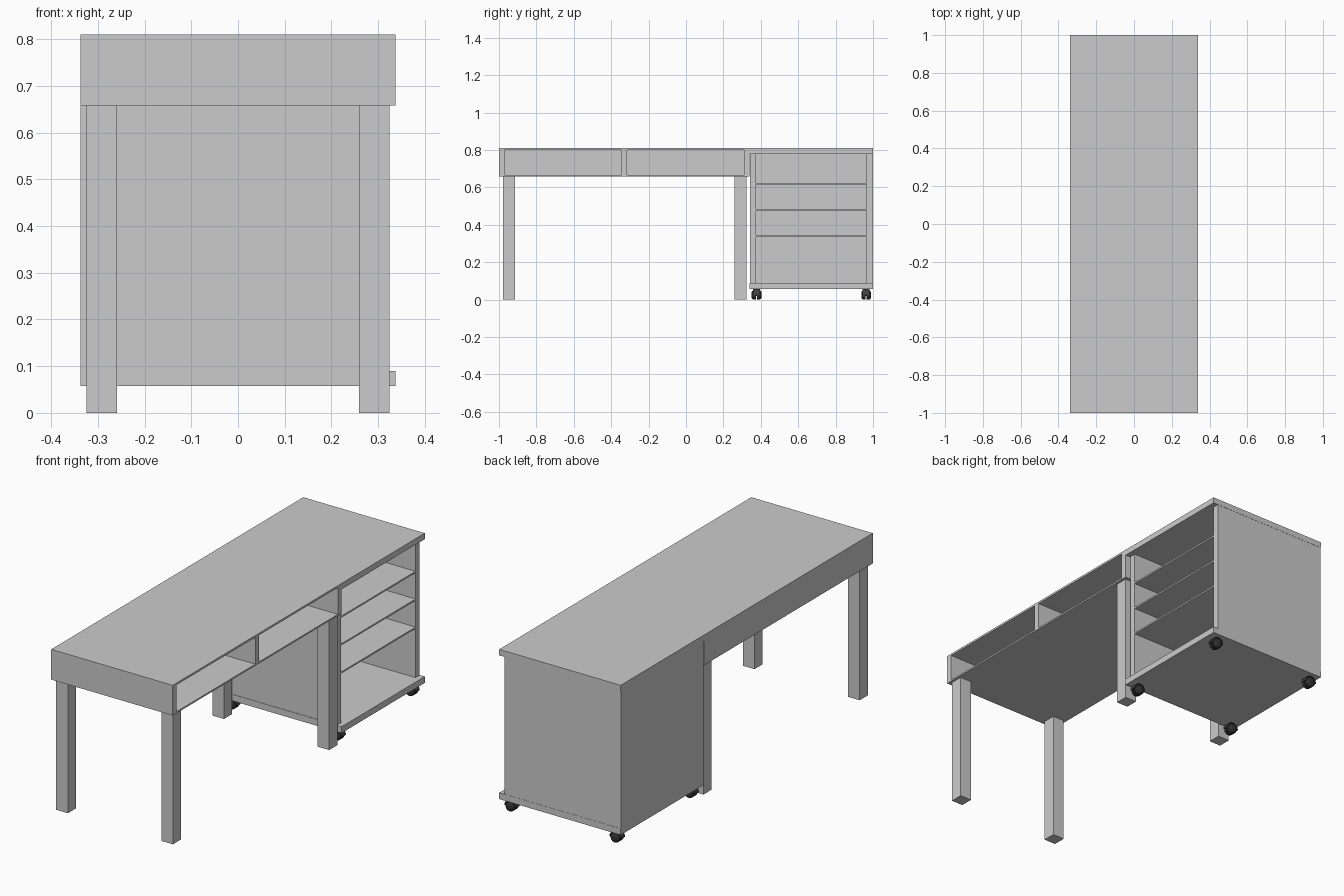
import bpy, bmesh, math
from mathutils import Matrix

if "Cube" in bpy.data.objects:
    bpy.data.objects.remove(bpy.data.objects["Cube"])


def material(name, v):
    m = bpy.data.materials.new(name)
    m.diffuse_color = (v, v, v, 1)
    m.use_nodes = True
    m.node_tree.nodes["Principled BSDF"].inputs["Base Color"].default_value = m.diffuse_color
    return m


GREY = material("light grey", 0.6)
DARK = material("dark rubber", 0.03)
HOOD = material("charcoal plastic", 0.05)
X = 0.3375


def finish(name, bm, mat):
    bmesh.ops.recalc_face_normals(bm, faces=bm.faces)
    me = bpy.data.meshes.new(name)
    bm.to_mesh(me)
    bm.free()
    me.materials.append(mat)
    ob = bpy.data.objects.new(name, me)
    bpy.context.collection.objects.link(ob)
    return ob


def box(name, x0, x1, y0, y1, z0, z1, mat=GREY):
    bm = bmesh.new()
    bmesh.ops.create_cube(bm, size=1)
    for v in bm.verts:
        v.co = ((x0 + x1) / 2 + v.co.x * (x1 - x0),
                (y0 + y1) / 2 + v.co.y * (y1 - y0),
                (z0 + z1) / 2 + v.co.z * (z1 - z0))
    return finish(name, bm, mat)


def smooth(ob):
    for o in bpy.context.selected_objects:
        o.select_set(False)
    bpy.context.view_layer.objects.active = ob
    ob.select_set(True)
    bpy.ops.object.shade_smooth_by_angle(angle=math.radians(35))


# Desk: open-fronted box facing +x with two compartments
box("desk_top", -X, X, -1, 0.34, 0.80, 0.81)
box("desk_bottom", -X, X, -1, 0.34, 0.658, 0.666)
box("desk_back", -X, -X + 0.02, -1, 0.34, 0.666, 0.80)
for name, y in (("desk_end_outer", -1), ("desk_divider", -0.345), ("desk_end_inner", 0.31)):
    box(name, -X + 0.02, X, y, y + 0.03, 0.666, 0.80)

# Legs
for x in (-0.292, 0.292):
    for y in (-0.947, 0.292):
        box("leg", x - 0.0325, x + 0.0325, y - 0.0325, y + 0.0325, 0, 0.658)

# Cabinet: plates overhang the recessed sides and shelves at the open front
box("cabinet_top", -X, X, 0.34, 1, 0.78, 0.81)
box("cabinet_base", -X, X, 0.34, 1, 0.058, 0.09)
box("cabinet_back", -X, -X + 0.02, 0.342, 0.999, 0.09, 0.78)
for y in (0.342, 0.966):
    box("cabinet_side", -X + 0.02, 0.31, y, y + 0.033, 0.09, 0.78)
for z in (0.34, 0.481, 0.62):
    box("shelf", -X + 0.02, 0.31, 0.375, 0.966, z - 0.004, z + 0.004)


# Casters: twin rounded wheels under a hood
def wheel(name, x, y, side):
    bm = bmesh.new()
    profile = [(0, 0.003), (0.025, 0.003), (0.025, 0.014), (0.0235, 0.019),
               (0.020, 0.023), (0.014, 0.026), (0, 0.026)]
    vs = [bm.verts.new((r, side * d, 0)) for r, d in profile]
    edges = [bm.edges.new(p) for p in zip(vs, vs[1:])]
    bmesh.ops.spin(bm, geom=vs + edges, cent=(0, 0, 0), axis=(0, 1, 0),
                   angle=2 * math.pi, steps=24, use_duplicate=False)
    bmesh.ops.remove_doubles(bm, verts=bm.verts, dist=1e-5)
    bm.transform(Matrix.Translation((x, y, 0.025)))
    smooth(finish(name, bm, DARK))


def hood(name, x, y):
    bm = bmesh.new()
    n = 12
    rings = []
    for i in range(n + 1):
        a = math.pi * i / n
        rings.append([bm.verts.new((x + r * math.cos(a), y + d, 0.025 + r * math.sin(a)))
                      for r, d in ((0.026, -0.018), (0.031, -0.018), (0.031, 0.018), (0.026, 0.018))])
    for a, b in zip(rings, rings[1:]):
        for k in range(4):
            bm.faces.new((a[k], a[(k + 1) % 4], b[(k + 1) % 4], b[k]))
    bm.faces.new(rings[0])
    bm.faces.new(rings[-1])
    smooth(finish(name, bm, HOOD))


for x in (-0.292, 0.292):
    for y in (0.377, 0.963):
        for s in (-1, 1):
            wheel("caster_wheel", x, y, s)
        hood("caster_hood", x, y)
        box("caster_stem", x - 0.008, x + 0.008, y - 0.003, y + 0.003, 0.02, 0.06, HOOD)
